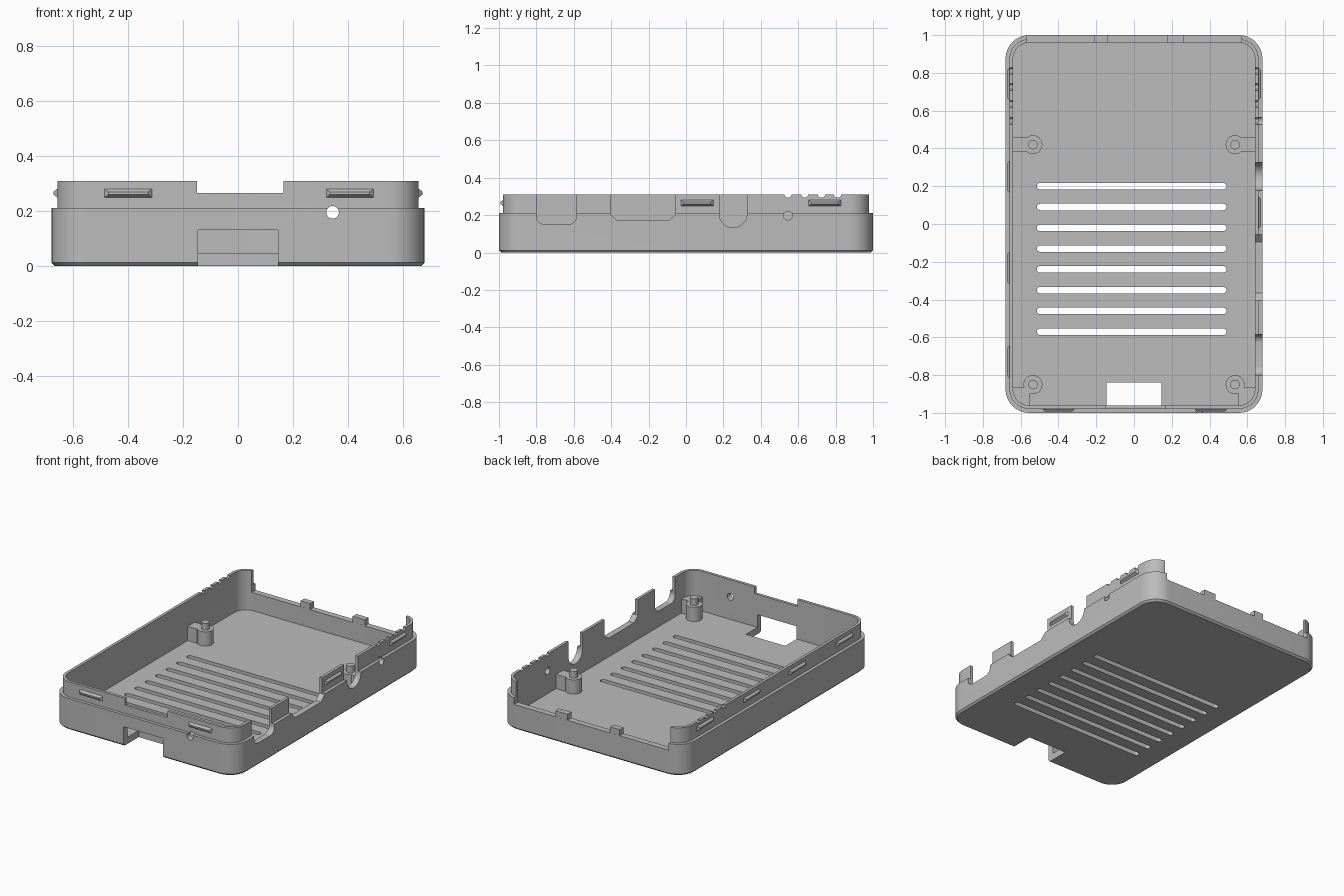
import bpy, bmesh, math
from mathutils import Vector

cube = bpy.data.objects.get("Cube")
if cube:
    bpy.data.objects.remove(cube, do_unlink=True)

grey = bpy.data.materials.new("plain grey")
grey.use_nodes = True
colour = (0.5, 0.5, 0.5, 1)
grey.diffuse_color = colour
grey.node_tree.nodes["Principled BSDF"].inputs["Base Color"].default_value = colour


def finish(name, bm, smooth=True):
    bmesh.ops.recalc_face_normals(bm, faces=bm.faces)
    mesh = bpy.data.meshes.new(name)
    bm.to_mesh(mesh)
    bm.free()
    mesh.materials.append(grey)
    ob = bpy.data.objects.new(name, mesh)
    bpy.context.scene.collection.objects.link(ob)
    if smooth:
        shade(ob)
    return ob


def shade(ob):
    bpy.ops.object.select_all(action="DESELECT")
    ob.select_set(True)
    bpy.context.view_layer.objects.active = ob
    bpy.ops.object.shade_smooth_by_angle(angle=math.radians(30))


def arc(cx, cy, r, start, end, n=10):
    angles = [math.radians(start + (end - start) * i / n) for i in range(n + 1)]
    return [(cx + r * math.cos(a), cy + r * math.sin(a)) for a in angles]


def circle(cx, cy, r, n=24):
    return arc(cx, cy, r, 0, 360, n)[:-1]


def rect(a0, a1, b0, b1):
    return [(a0, b0), (a1, b0), (a1, b1), (a0, b1)]


def rounded(hx, hy, r):
    pts = []
    for sx, sy, a in ((1, 1, 0), (-1, 1, 90), (-1, -1, 180), (1, -1, 270)):
        pts += arc(sx * (hx - r), sy * (hy - r), r, a, a + 90)
    return pts


def prism(bm, pts, axis, lo, hi):
    """Extrude a flat outline along one axis."""
    def place(p, d):
        co = list(p)
        co.insert(axis, d)
        return bm.verts.new(co)
    a = [place(p, lo) for p in pts]
    b = [place(p, hi) for p in pts]
    bm.faces.new(a)
    bm.faces.new(b[::-1])
    for i in range(len(pts)):
        j = (i + 1) % len(pts)
        bm.faces.new((a[i], b[i], b[j], a[j]))


# Shell: stacked rounded outlines up the outside, over the lip, down the inside
bm = bmesh.new()
rings = []
for inset, z in ((0.012, 0), (0, 0.012), (0, 0.21), (0.021, 0.21),
                 (0.021, 0.31), (0.04, 0.31), (0.04, 0.045)):
    outline = rounded(0.68 - inset, 1 - inset, 0.125 - inset)
    rings.append([bm.verts.new((x, y, z)) for x, y in outline])
for low, high in zip(rings, rings[1:]):
    for i in range(len(low)):
        j = (i + 1) % len(low)
        bm.faces.new((low[i], low[j], high[j], high[i]))
bm.faces.new(rings[0])
bm.faces.new(rings[-1])
shell = finish("case_shell", bm, smooth=False)

# Openings
bm = bmesh.new()
X, Y, Z = 0, 1, 2
for i in range(8):
    y = 0.2 - 0.11 * i
    slot = arc(0.472, y, 0.0175, -90, 90, 8) + arc(-0.497, y, 0.0175, 90, 270, 8)
    prism(bm, slot, Z, -0.1, 0.1)
prism(bm, rect(-0.145, 0.145, -0.05, 0.13), Y, -1.1, -0.84)      # front port
prism(bm, rect(-0.15, 0.165, 0.265, 0.4), Y, -1.1, -0.9)         # front lip notch
prism(bm, circle(0.345, 0.195, 0.023), Y, -1.1, -0.9)            # front pinhole
prism(bm, rect(-0.57, 0.57, 0.165, 0.4), Y, 0.93, 1.1)           # low back wall
prism(bm, circle(0.545, 0.197, 0.023), X, 0.62, 0.75)            # side pinhole
side_openings = (
    [(-0.8, 0.4)] + arc(-0.755, 0.195, 0.045, 180, 270) + arc(-0.63, 0.195, 0.045, 270, 360) + [(-0.585, 0.4)],
    [(-0.405, 0.4), (-0.405, 0.205), (-0.365, 0.17), (-0.095, 0.17), (-0.055, 0.205), (-0.055, 0.4)],
    [(0.178, 0.4)] + arc(0.252, 0.207, 0.074, 180, 360, 20) + [(0.326, 0.4)],
)
for outline in side_openings:
    prism(bm, outline, X, 0.62, 0.75)
for y in (0.545, 0.635, 0.725, 0.81):                            # rim nicks
    nick = [(y - 0.018, 0.33), (y - 0.018, 0.303), (y - 0.01, 0.295),
            (y + 0.01, 0.295), (y + 0.018, 0.303), (y + 0.018, 0.33)]
    prism(bm, nick, X, 0.62, 0.75)
    prism(bm, nick, X, -0.75, -0.62)
cutter = finish("opening_cutter", bm, smooth=False)
cutter.hide_render = True

mod = shell.modifiers.new("openings", "BOOLEAN")
mod.operation = "DIFFERENCE"
mod.solver = "EXACT"
mod.object = cutter
bpy.context.view_layer.objects.active = shell
bpy.ops.object.modifier_apply(modifier=mod.name)
bpy.data.objects.remove(cutter, do_unlink=True)
shade(shell)

# Back wall tabs
bm = bmesh.new()
for x0, x1 in ((-0.21, -0.14), (0.175, 0.265)):
    prism(bm, rect(x0, x1, 0.15, 0.205), Y, 0.9605, 0.9995)
finish("back_tabs", bm, smooth=False)

# Board standoffs with pegs, tied to the side walls or the corners
for s, side in ((-1, "right"), (1, "left")):
    for y, end in ((0.42, "back"), (-0.85, "front")):
        bm = bmesh.new()
        prism(bm, circle(s * 0.535, y, 0.05), Z, 0.04, 0.14)
        prism(bm, circle(s * 0.535, y, 0.025), Z, 0.13, 0.185)
        if end == "back":
            web = rect(s * 0.57, s * 0.65, y - 0.037, y + 0.037)
        else:
            web = rect(s * 0.55, s * 0.645, -0.96, -0.865)
        prism(bm, web, Z, 0.04, 0.1399)
        finish(f"{end}_{side}_standoff", bm)


# Snap ridges: tapered bars on the outside of the lip
def ridge(bm, centre, along, out):
    centre, along, out = Vector(centre), Vector(along), Vector(out)
    up = Vector((0, 0, 1))
    rows = []
    for length, height, depth in ((0.086, 0.016, -0.005), (0.086, 0.016, 0), (0.072, 0.005, 0.014)):
        rows.append([bm.verts.new(centre + along * a * length + up * b * height + out * depth)
                     for a, b in ((-1, -1), (1, -1), (1, 1), (-1, 1))])
    for low, high in zip(rows, rows[1:]):
        for i in range(4):
            j = (i + 1) % 4
            bm.faces.new((low[i], low[j], high[j], high[i]))
    bm.faces.new(rows[0])
    bm.faces.new(rows[-1])


bm = bmesh.new()
for x in (-0.4, 0.408):
    ridge(bm, (x, -0.979, 0.265), (1, 0, 0), (0, -1, 0))
for y in (0.06, 0.742):
    ridge(bm, (0.659, y, 0.265), (0, 1, 0), (1, 0, 0))
for y in (-0.73, -0.232, 0.25, 0.742):
    ridge(bm, (-0.659, y, 0.265), (0, 1, 0), (-1, 0, 0))
finish("snap_ridges", bm, smooth=False)
